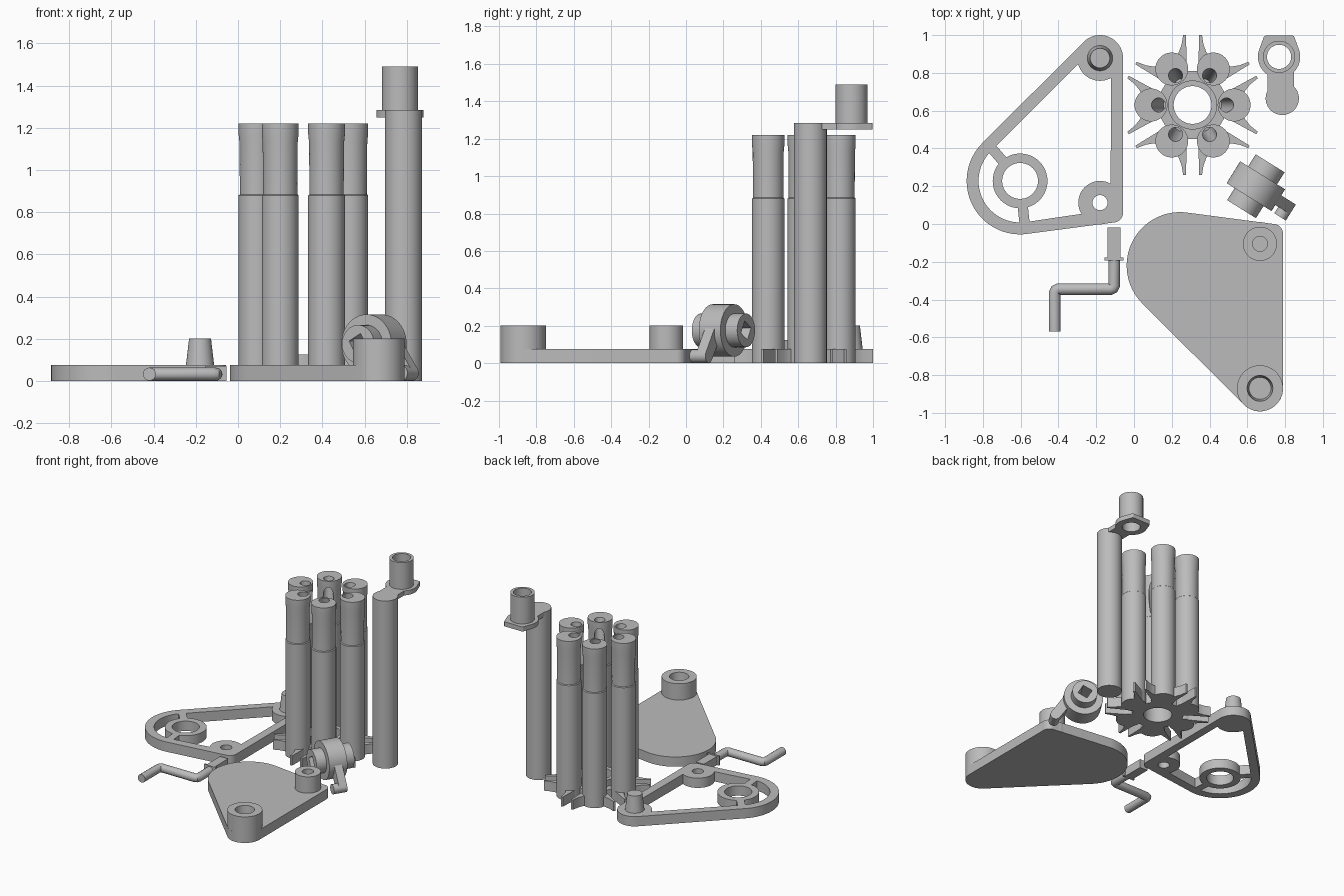
import bpy, bmesh, math
from mathutils import Matrix, Vector, geometry

if "Cube" in bpy.data.objects:
    bpy.data.objects.remove(bpy.data.objects["Cube"])

grey = bpy.data.materials.new("plain grey")
grey.diffuse_color = (0.5, 0.5, 0.5, 1)
grey.use_nodes = True
grey.node_tree.nodes["Principled BSDF"].inputs["Base Color"].default_value = grey.diffuse_color


def finish(name, bm, mat=None):
    bmesh.ops.remove_doubles(bm, verts=bm.verts, dist=1e-5)
    bmesh.ops.recalc_face_normals(bm, faces=bm.faces)
    me = bpy.data.meshes.new(name)
    bm.to_mesh(me)
    bm.free()
    ob = bpy.data.objects.new(name, me)
    bpy.context.collection.objects.link(ob)
    me.materials.append(grey)
    if mat:
        me.transform(mat)
    return ob


def prism(name, pts, z0, z1, mat=None):
    bm = bmesh.new()
    f = bm.faces.new([bm.verts.new((x, y, z0)) for x, y in pts])
    r = bmesh.ops.extrude_face_region(bm, geom=[f])
    verts = [v for v in r["geom"] if isinstance(v, bmesh.types.BMVert)]
    bmesh.ops.translate(bm, verts=verts, vec=(0, 0, z1 - z0))
    return finish(name, bm, mat)


def lathe(name, profile, x=0, y=0, mat=None, closed=False, seg=48):
    """Spin (radius, z) points; a closed profile makes a tube."""
    bm = bmesh.new()
    rings = [[bm.verts.new((x + r * math.cos(2 * math.pi * i / seg),
                            y + r * math.sin(2 * math.pi * i / seg), z))
              for i in range(seg)] for r, z in profile]
    pairs = list(zip(rings, rings[1:]))
    if closed:
        pairs.append((rings[-1], rings[0]))
    else:
        bm.faces.new(rings[0])
        bm.faces.new(rings[-1])
    for a, b in pairs:
        for i in range(seg):
            j = (i + 1) % seg
            bm.faces.new((a[i], a[j], b[j], b[i]))
    return finish(name, bm, mat)


def tube(name, ro, ri, z0, z1, x, y, mat=None):
    return lathe(name, [(ri, z0), (ro, z0), (ro, z1), (ri, z1)], x, y, mat, True)


def box(name, x0, x1, y0, y1, z0, z1, mat=None):
    return prism(name, [(x0, y0), (x1, y0), (x1, y1), (x0, y1)], z0, z1, mat)


def hull(circles, n=72):
    pts = [Vector((x + r * math.cos(2 * math.pi * i / n), y + r * math.sin(2 * math.pi * i / n)))
           for x, y, r in circles for i in range(n)]
    return [pts[i] for i in geometry.convex_hull_2d(pts)]


def cut(ob, cutter):
    m = ob.modifiers.new("cut", 'BOOLEAN')
    m.operation, m.solver, m.object = 'DIFFERENCE', 'EXACT', cutter
    bpy.context.view_layer.objects.active = ob
    bpy.ops.object.modifier_apply(modifier="cut")
    bpy.data.objects.remove(cutter)


# Side plates: the second is a mirrored copy of the first
T = 0.075
HUB, TOP, LOW = (-0.603, 0.228), (-0.18, 0.878), (-0.18, 0.113)


def side_plate(name, mat):
    corner = (-0.11, 0.06)
    rim = prism(name + "_rim", hull([(*HUB, .283), (*TOP, .122), (*corner, .052)]), 0, T, mat)
    cut(rim, prism("cutter", hull([(*HUB, .22), (*TOP, .06), (-.135, .085, .01)]), -.1, .2, mat))
    tube(name + "_hub_ring", .145, .095, 0, T, *HUB, mat)
    tube(name + "_lower_boss", .115, .04, 0, T, *LOW, mat)
    lathe(name + "_end_boss", [(.12, 0), (.12, T)], *TOP, mat)
    for a in (131, 276):
        turn = mat @ Matrix.Translation((*HUB, 0)) @ Matrix.Rotation(math.radians(a), 4, 'Z')
        box(name + "_spoke", .125, .235, -.027, .027, 0, T, turn)


side_plate("left_plate", Matrix())
lathe("left_plate_pin", [(.067, T), (.065, .09), (.052, .2)], *TOP)
flip = Matrix.Translation((.847, .008, 0)) @ Matrix.Scale(-1, 4, (0, 1, 0))
side_plate("right_plate", flip)
lathe("right_plate_socket", [(.058, T), (.122, T), (.122, .2), (.068, .2)], *TOP, flip, True)
tube("right_plate_raised_boss", .09, .04, T, .2, *LOW, flip)

# Star wheel: six slotted pairs of spikes around a bored hub
CX, CY = 0.31, 0.63
half = [(.16, -.08), (.25, -.095), (.28, -.073), (.32, -.058), (.37, -.05), (.37, -.035), (.18, -.03)]
sector = half + [(r, -t) for r, t in reversed(half)]
star = []
for k in range(6):
    a = math.radians(30 + 60 * k)
    star += [(CX + r * math.cos(a) - t * math.sin(a), CY + r * math.sin(a) + t * math.cos(a))
             for r, t in sector]
wheel = prism("star_wheel", star, 0, T)
cut(wheel, lathe("cutter", [(.1, -.1), (.1, .3)], CX, CY))
tube("star_hub", .13, .1, .02, .125, CX, CY)

# Six barrels, each with a slanted bore leaving on the inner side
for k in range(6):
    turn = Matrix.Translation((CX, CY, 0)) @ Matrix.Rotation(math.radians(60 * k), 4, 'Z')
    b = lathe("barrel", [(.087, 0), (.087, .88), (.081, .885), (.083, 1.13), (.087, 1.17), (.087, 1.22)],
              .22, 0, turn)
    axis = Vector((.055, 0, .27))
    aim = Matrix.Translation((.18, 0, 1.22)) @ axis.to_track_quat('Z', 'Y').to_matrix().to_4x4()
    cut(b, lathe("cutter", [(.037, -.31), (.037, .1)], mat=turn @ aim, seg=24))

# Tall post with an offset arm and cup
PX, PY, QX, QY = .785, .665, .768, .885
lathe("post", [(.088, 0), (.088, 1.285)], PX, PY)
arm = box("post_arm", .707, .846, PY, QY, 1.25, 1.285)
cut(arm, lathe("cutter", [(.1, 1.2), (.1, 1.4)], QX, QY))
collar = prism("cup_collar", hull([(QX, QY, .112), (QX - .07, QY + .1, .012), (QX + .07, QY + .1, .012)]),
               1.25, 1.285)
cut(collar, lathe("cutter", [(.064, 1.2), (.064, 1.4)], QX, QY))
tube("cup", .085, .064, 1.285, 1.49, QX, QY)

# Crank handle lying on the ground
cu = bpy.data.curves.new("crank_rod", 'CURVE')
cu.dimensions, cu.bevel_depth, cu.bevel_resolution, cu.use_fill_caps = '3D', .031, 6, True
path = [(-.42, -.57), (-.42, -.365), (-.414, -.351), (-.4, -.345), (-.125, -.345),
        (-.111, -.339), (-.105, -.325), (-.105, -.18)]
sp = cu.splines.new('POLY')
sp.points.add(len(path) - 1)
for p, (x, y) in zip(sp.points, path):
    p.co = (x, y, .032, 1)
rod = bpy.data.objects.new("crank_rod", cu)
bpy.context.collection.objects.link(rod)
cu.materials.append(grey)
bpy.context.view_layer.objects.active = rod
rod.select_set(True)
bpy.ops.object.convert(target='MESH')
box("crank_collar", -.155, -.055, -.192, -.177, 0, .07)
box("crank_square_end", -.139, -.071, -.18, -.018, 0, .067)

# Cam: wide drum on a square-bored shaft with a peg arm
u, w = Vector((.85, -.53, 0)).normalized(), Vector((-.53, -.85, 0)).normalized()
cam = Matrix(((u.x, 0, w.x, .645), (u.y, 0, w.y, .2), (0, 1, 0, .175), (0, 0, 0, 1)))
drum = lathe("cam", [(.09, -.143), (.09, -.068), (.14, -.068), (.14, .068), (.09, .068), (.09, .143)], mat=cam)
diamond = cam @ Matrix.Rotation(math.radians(30), 4, 'Z')
cut(drum, box("cutter", -.037, .037, -.037, .037, -.3, .3, diamond))
prism("cam_arm", hull([(.1, .0, .038), (.195, -.138, .036)], 32), -.03, .03, cam)
lathe("cam_peg", [(.036, -.03), (.036, .07)], .195, -.138, cam, seg=32)

# Smooth round sides, keep edges crisp
for ob in bpy.context.scene.objects:
    ob.select_set(ob.type == 'MESH')
bpy.context.view_layer.objects.active = drum
bpy.ops.object.shade_smooth_by_angle(angle=math.radians(30))
